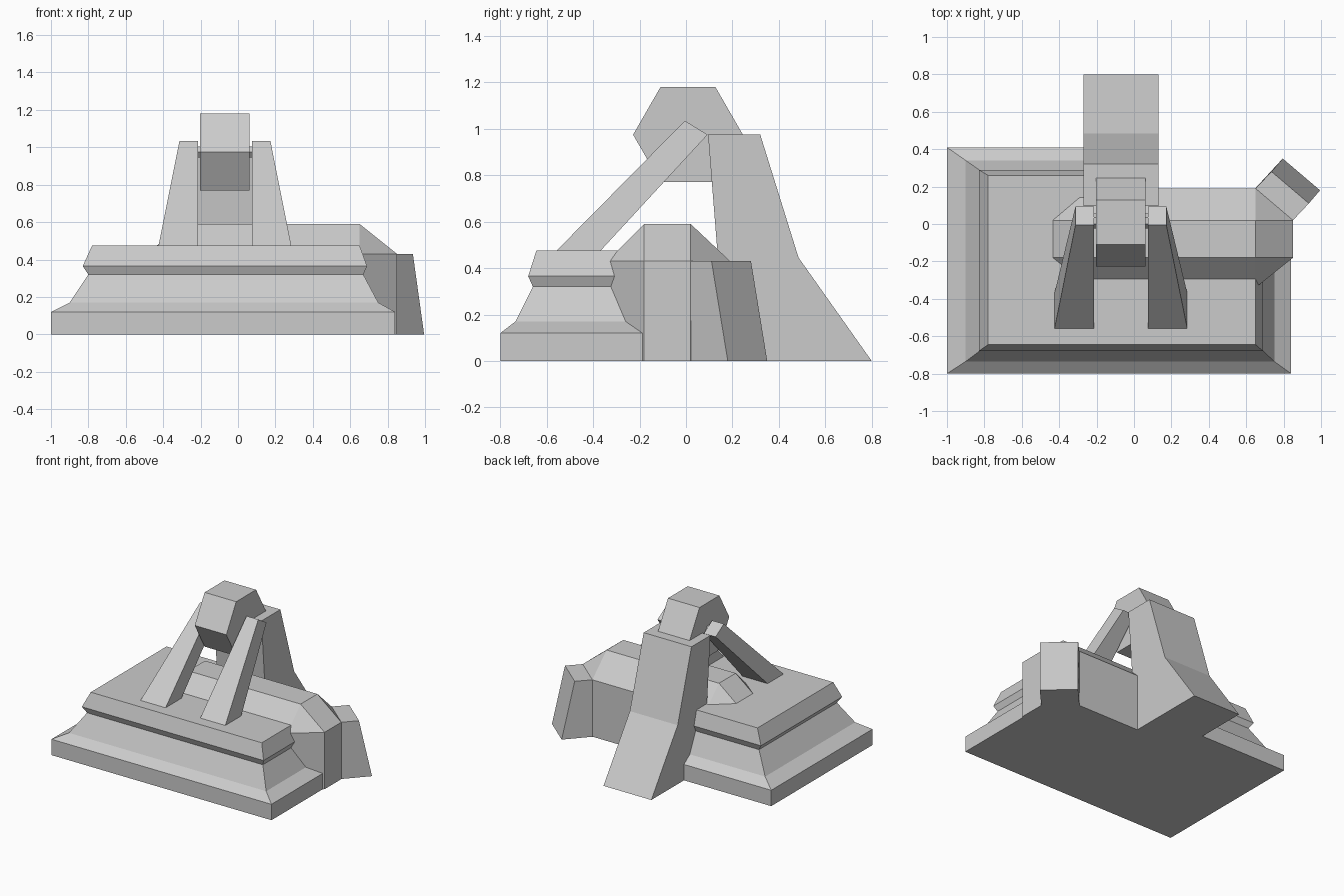
import bpy, bmesh

if "Cube" in bpy.data.objects:
    bpy.data.objects.remove(bpy.data.objects["Cube"])


def loft(name, rings):
    """Skin matching rings of 3D points and cap both ends."""
    bm = bmesh.new()
    loops = [[bm.verts.new(p) for p in ring] for ring in rings]
    n = len(loops[0])
    for a, b in zip(loops, loops[1:]):
        for i in range(n):
            j = (i + 1) % n
            bm.faces.new((a[i], a[j], b[j], b[i]))
    bm.faces.new(loops[0][::-1])
    bm.faces.new(loops[-1])
    bmesh.ops.recalc_face_normals(bm, faces=bm.faces)
    mesh = bpy.data.meshes.new(name)
    bm.to_mesh(mesh)
    bm.free()
    obj = bpy.data.objects.new(name, mesh)
    bpy.context.collection.objects.link(obj)
    return obj


def extrude_x(name, profile, x0, x1):
    """Extrude a (y, z) profile along x."""
    return loft(name, [[(x, y, z) for y, z in profile] for x in (x0, x1)])


CX = -0.07  # centre line of the leg, braces and head

# Stepped plinth, L-shaped: z, left, right, front, back of each moulding
levels = [(0, -1, 0.84, -0.8, 0.41), (0.12, -1, 0.84, -0.8, 0.41),
          (0.17, -0.9, 0.75, -0.735, 0.34), (0.32, -0.8, 0.67, -0.66, 0.27),
          (0.365, -0.83, 0.69, -0.68, 0.29), (0.475, -0.78, 0.65, -0.645, 0.26)]
loft("plinth", [[(l, f, z), (r, f, z), (r, 0, z), (CX, 0, z), (CX, b, z), (l, b, z)]
                for z, l, r, f, b in levels])

# Long bar with chamfered corners and a bevelled top
plan = [(-0.29, -0.34), (0.65, -0.34), (0.85, -0.18), (0.85, 0.02),
        (0.65, 0.19), (-0.29, 0.19), (-0.49, 0.02), (-0.49, -0.18)]
bar = loft("cross_bar", [[(x, y, z) for x, y in plan] for z in (0, 0.43)]
           + [[(min(max(x, -0.29), 0.65), min(max(y, -0.18), 0.02), 0.59) for x, y in plan]])
bm = bmesh.new()
bm.from_mesh(bar.data)
bmesh.ops.remove_doubles(bm, verts=bm.verts, dist=0.001)
bmesh.ops.recalc_face_normals(bm, faces=bm.faces)
bm.to_mesh(bar.data)
bm.free()

# Angled block on the back right corner of the bar
loft("corner_block", [[(0.65 + dx, 0.19 + dy, z), (0.85 + dx, 0.02 + dy, z),
                       (0.85 + ox, 0.02 + oy, z), (0.65 + ox, 0.19 + oy, z)]
                      for z, dx, dy, ox, oy in [(0, -0.03, -0.03, 0.145, 0.16),
                                                (0.43, 0, 0, 0.085, 0.09)]])

# Bent rear leg
extrude_x("rear_leg", [(0.095, 0.975), (0.32, 0.975), (0.485, 0.445), (0.8, 0),
                       (0.173, 0), (0.135, 0.475)], CX - 0.2, CX + 0.2)

# Pair of tapered leaning braces
for side, label in ((-1, "left"), (1, "right")):
    i, top, bot = (CX + side * d for d in (0.145, 0.243, 0.355))
    loft(label + "_brace", [[(i, -0.56, 0.473), (bot, -0.56, 0.473),
                             (bot, -0.37, 0.473), (i, -0.37, 0.473)],
                            [(i, -0.005, 1.035), (top, -0.005, 1.035),
                             (top, 0.093, 0.975), (i, 0.093, 0.975)]])

# Hexagonal head and the small axle holding it
extrude_x("head", [(-0.11, 1.18), (0.127, 1.18), (0.245, 0.975), (0.127, 0.77),
                   (-0.11, 0.77), (-0.228, 0.975)], CX - 0.132, CX + 0.132)
extrude_x("axle", [(-0.025, 0.975), (0, 1.005), (0.035, 1.005), (0.055, 0.975),
                   (0.035, 0.945), (0, 0.945)], CX - 0.15, CX + 0.15)
